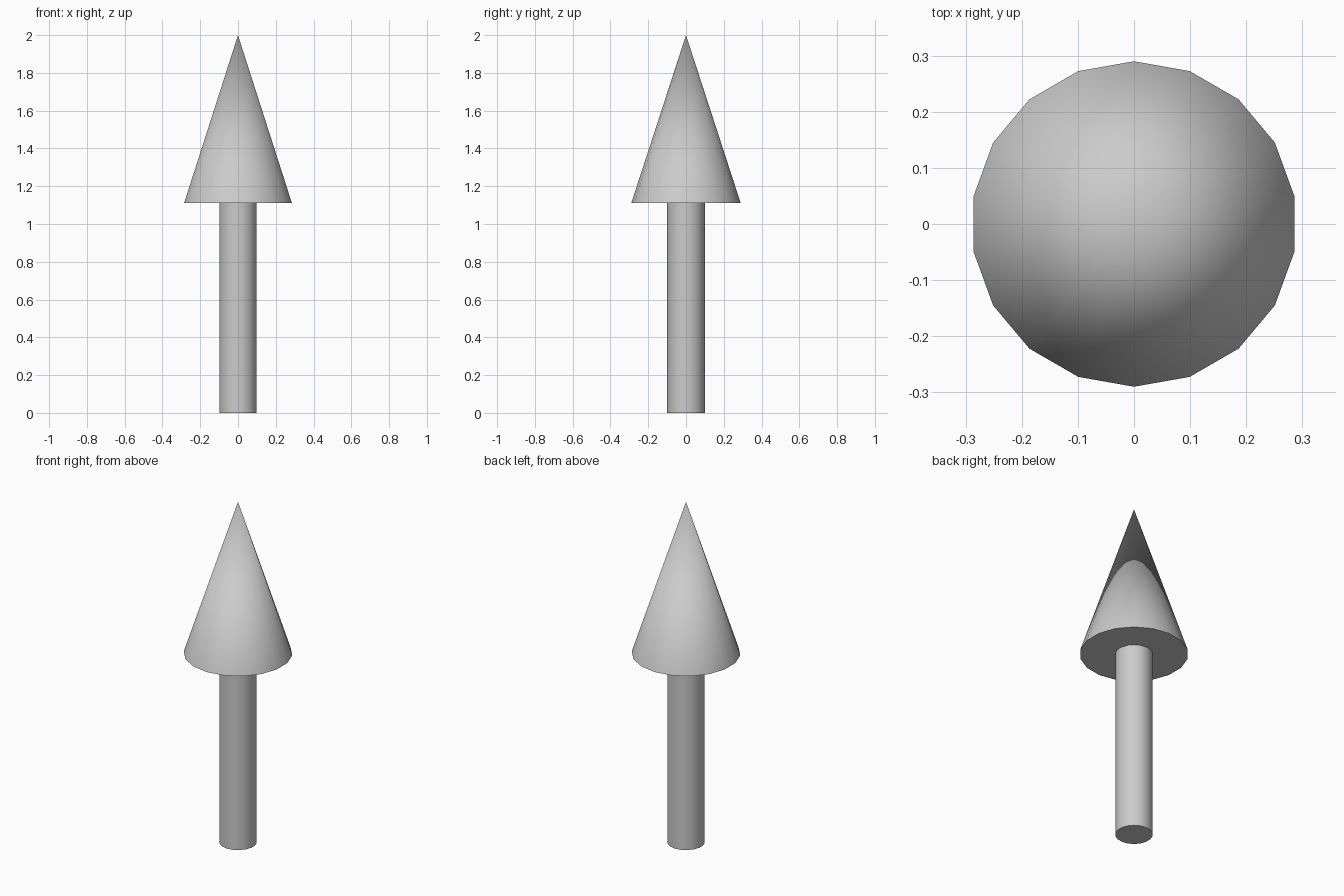
import bpy
import math

if "Cube" in bpy.data.objects:
    bpy.data.objects.remove(bpy.data.objects["Cube"])

SIDES = 18
JOIN_Z = 1.11
TOP_Z = 2.0


def round_part(name, r_bottom, r_top, z0, z1):
    """Vertical 18-sided cone or cylinder between two heights."""
    bpy.ops.mesh.primitive_cone_add(
        vertices=SIDES, radius1=r_bottom, radius2=r_top,
        depth=z1 - z0, location=(0, 0, (z0 + z1) / 2))
    obj = bpy.context.object
    obj.name = name
    bpy.ops.object.shade_smooth_by_angle(angle=math.radians(30))
    return obj


# Straight shaft standing on the ground
round_part("arrow_shaft", 0.10, 0.10, 0.0, JOIN_Z)

# Pointed head
round_part("arrow_head", 0.29, 0.0, JOIN_Z, TOP_Z)
